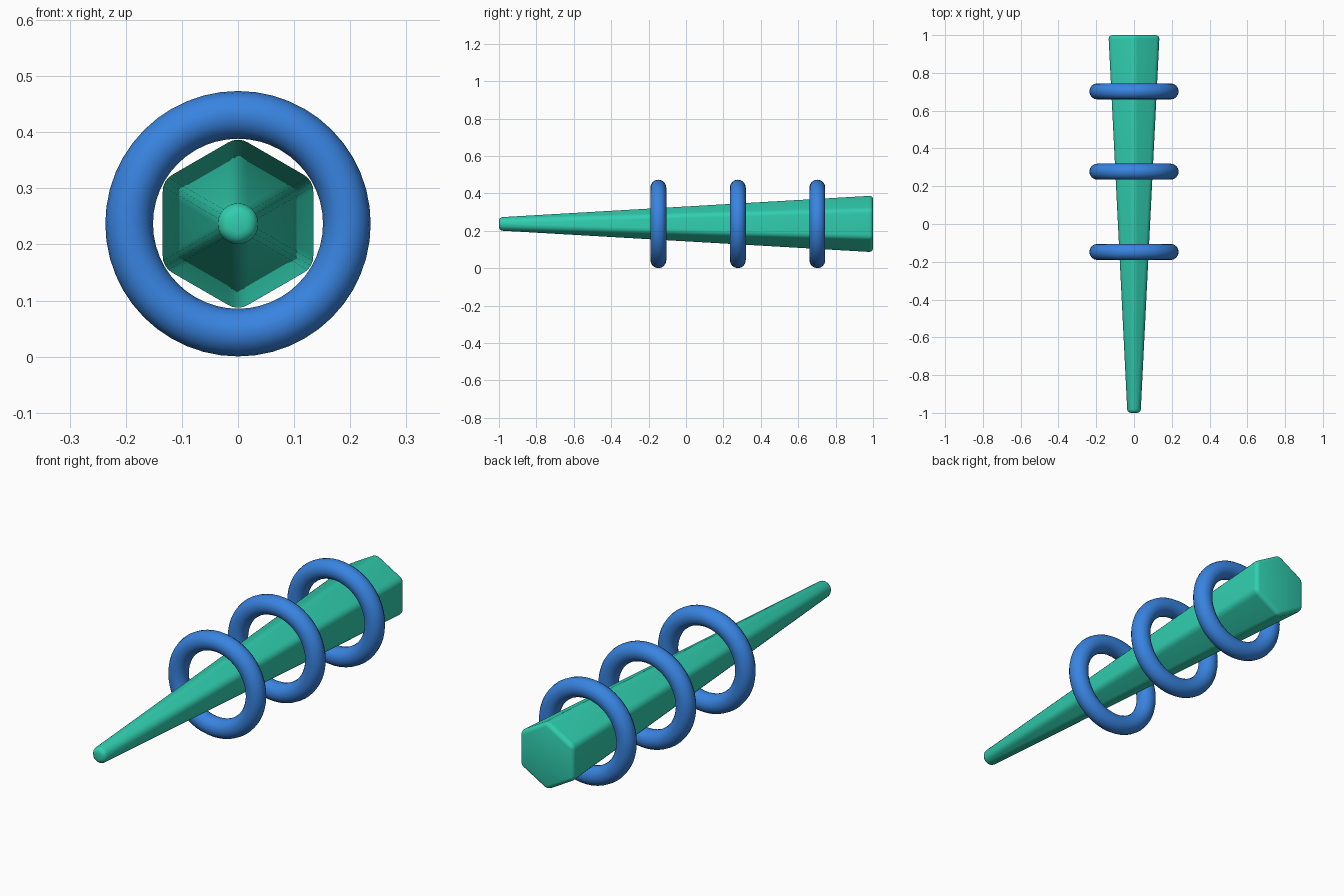
import bpy, bmesh, math

if "Cube" in bpy.data.objects:
    bpy.data.objects.remove(bpy.data.objects["Cube"])

CZ = 0.237  # height of the common axis


def colour(name, rgb):
    m = bpy.data.materials.new(name)
    m.diffuse_color = (*rgb, 1)
    m.use_nodes = True
    m.node_tree.nodes["Principled BSDF"].inputs["Base Color"].default_value = m.diffuse_color
    return m


def smooth(obj, mat):
    obj.data.materials.append(mat)
    bpy.ops.object.select_all(action='DESELECT')
    obj.select_set(True)
    bpy.context.view_layer.objects.active = obj
    bpy.ops.object.shade_smooth_by_angle(angle=math.radians(35))


green = colour("green", (0.03, 0.62, 0.43))
blue = colour("blue", (0.04, 0.23, 0.75))

# tapered hexagonal spike, corner pointing up
bm = bmesh.new()
ends = []
for y, r in ((-1, 0.0405), (1, 0.156)):
    ends.append([bm.verts.new((r * math.sin(i * math.pi / 3), y,
                               CZ + r * math.cos(i * math.pi / 3))) for i in range(6)])
tip, butt = ends
bm.faces.new(tip)
bm.faces.new(butt)
for i in range(6):
    j = (i + 1) % 6
    bm.faces.new((tip[i], tip[j], butt[j], butt[i]))
bmesh.ops.recalc_face_normals(bm, faces=bm.faces)
# soft edges, almost a round nub at the tip
bmesh.ops.bevel(bm, geom=bm.edges[:], offset=0.0198, offset_type='OFFSET',
                segments=4, profile=0.5, affect='EDGES', clamp_overlap=True)
me = bpy.data.meshes.new("tapered_spike")
bm.to_mesh(me)
bm.free()
spike = bpy.data.objects.new("tapered_spike", me)
bpy.context.collection.objects.link(spike)
smooth(spike, green)

# three loose rings along the spike
for n, y in enumerate((-0.148, 0.277, 0.702)):
    bpy.ops.mesh.primitive_torus_add(major_radius=0.194, minor_radius=0.0425,
                                     major_segments=48, minor_segments=16,
                                     location=(0, y, CZ),
                                     rotation=(math.pi / 2, 0, 0))
    ring = bpy.context.object
    ring.name = f"ring_{n + 1}"
    smooth(ring, blue)
